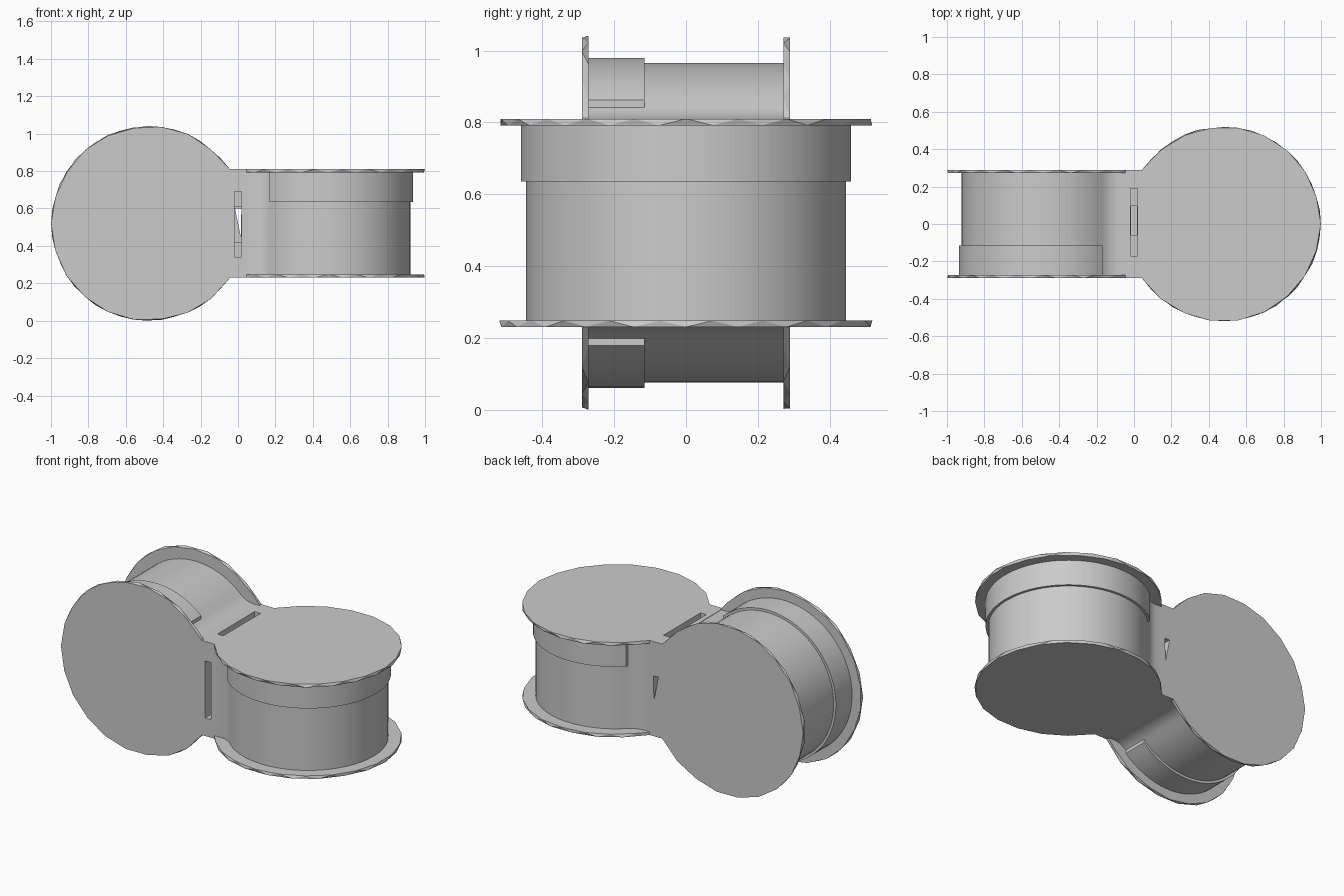
import bpy, bmesh, random
from math import sin, cos, radians
from mathutils import Matrix, Vector

if "Cube" in bpy.data.objects:
    bpy.data.objects.remove(bpy.data.objects["Cube"], do_unlink=True)
random.seed(4)

CENTRE = 0.477      # distance of each drum axis from the middle
HALF = 0.29         # half width of a spool
LIFT = Matrix.Translation((0, 0, 0.52))
# Turns the upright spool into the lying one on the other side
TURN = Matrix(((-1, 0, 0, 0), (0, 0, -1, 0), (0, -1, 0, 0), (0, 0, 0, 1)))

grey = bpy.data.materials.new("plain_grey")
grey.use_nodes = True
grey.diffuse_color = (0.6, 0.6, 0.6, 1)
grey.node_tree.nodes["Principled BSDF"].inputs["Base Color"].default_value = (0.6, 0.6, 0.6, 1)


def finish(name, bm, matrix, smooth=False):
    bm.transform(LIFT @ matrix)
    bmesh.ops.recalc_face_normals(bm, faces=bm.faces)
    mesh = bpy.data.meshes.new(name)
    bm.to_mesh(mesh)
    bm.free()
    mesh.materials.append(grey)
    obj = bpy.data.objects.new(name, mesh)
    bpy.context.collection.objects.link(obj)
    bpy.ops.object.select_all(action="DESELECT")
    obj.select_set(True)
    bpy.context.view_layer.objects.active = obj
    if smooth:
        bpy.ops.object.shade_smooth_by_angle(angle=radians(30))
    return obj


def arc(radius, limit, count):
    angles = [radians(-limit + 2 * limit * i / (count - 1)) for i in range(count)]
    return [(CENTRE + radius * cos(a), radius * sin(a)) for a in angles]


def prism(outline, low, high):
    bm = bmesh.new()
    face = bm.faces.new([bm.verts.new((x, y, low)) for x, y in outline])
    moved = bmesh.ops.extrude_face_region(bm, geom=[face])["geom"]
    bmesh.ops.translate(bm, vec=(0, 0, high - low),
                        verts=[v for v in moved if isinstance(v, bmesh.types.BMVert)])
    return bm


def flange(side):
    """Thin faceted disc whose two rims are staggered, giving a zigzag edge."""
    bm = bmesh.new()

    def ring(points, z, jitter):
        verts = []
        for i, (x, y) in enumerate(points):
            scale = 1 - random.uniform(0, jitter)
            if i in (0, len(points) - 1, len(points) // 2):
                scale = 1
            verts.append(bm.verts.new((CENTRE + (x - CENTRE) * scale, y * scale, z * side)))
        return verts

    fine = arc(0.522, 146, 37)
    outer = ring(fine[::2], HALF, 0.012)
    inner = ring([fine[0]] + fine[1::2] + [fine[-1]], HALF - 0.018, 0.012)
    bm.faces.new(outer)
    bm.faces.new(inner)
    for i in range(len(outer)):
        bm.faces.new((outer[i], inner[i], inner[i + 1]))
        if i + 1 < len(outer):
            bm.faces.new((outer[i], inner[i + 1], outer[i + 1]))
    bm.faces.new((outer[0], outer[-1], inner[-1], inner[0]))
    return bm


# The two spools, set crosswise
for label, matrix in (("upright", Matrix.Identity(4)), ("lying", TURN)):
    neck = [(0.15, 0.307), (0.12, 0.293), (0.09, 0.288), (0.04, 0.288)]
    drum = arc(0.445, 134, 56) + neck + [(x, -y) for x, y in reversed(neck)]
    finish(label + "_drum", prism(drum, -0.285, 0.285), matrix, True)
    finish(label + "_drum_band", prism(arc(0.46, 132, 56), 0.115, 0.28), matrix, True)
    for side, end in ((1, "first"), (-1, "second")):
        finish(f"{label}_{end}_flange", flange(side), matrix)


def box(low, high):
    low, high = Vector(low), Vector(high)
    bm = bmesh.new()
    bmesh.ops.create_cube(bm, size=1)
    bmesh.ops.scale(bm, vec=high - low, verts=bm.verts)
    bmesh.ops.translate(bm, vec=(low + high) / 2, verts=bm.verts)
    return bm


# Hub joining the spools, with a stepped slot in the front and in the top
here = Matrix.Identity(4)
hub = finish("hub", box((-0.05, -HALF, -HALF), (0.05, HALF, HALF)), here)
wedge = prism([(-0.016, 0.08), (0.018, 0.08), (0.015, -0.07)], -0.4, 0.1)
wedge.transform(Matrix(((1, 0, 0, 0), (0, 0, -1, 0), (0, 1, 0, 0), (0, 0, 0, 1))))
cutters = [
    box((-0.02, -0.4, -0.18), (0.02, -0.19, 0.17)),
    box((-0.018, -0.2, -0.1), (0.018, 0.1, 0.09)),
    box((-0.02, -0.17, 0.19), (0.02, 0.19, 0.4)),
    box((-0.017, -0.06, 0.03), (0.017, 0.095, 0.2)),
    wedge,
]
for shape in cutters:
    cutter = finish("slot_cutter", shape, here)
    cutter.hide_render = True
    cut = hub.modifiers.new("slot", "BOOLEAN")
    cut.operation = "DIFFERENCE"
    cut.solver = "EXACT"
    cut.object = cutter
    bpy.context.view_layer.objects.active = hub
    bpy.ops.object.modifier_apply(modifier=cut.name)
    bpy.data.objects.remove(cutter, do_unlink=True)
